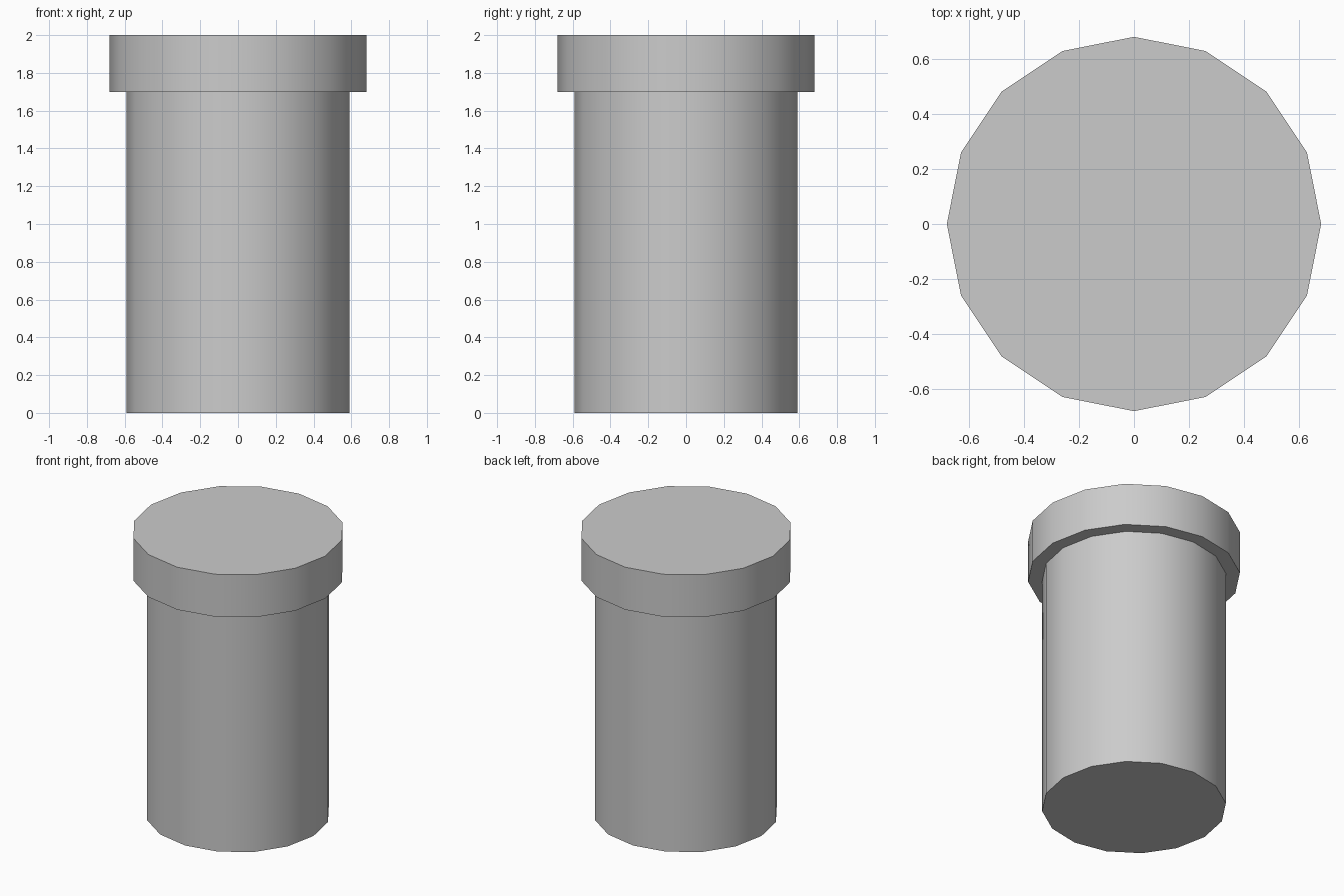
import bpy
import math

if "Cube" in bpy.data.objects:
    bpy.data.objects.remove(bpy.data.objects["Cube"])


def drum(name, radius, z0, z1, sides=16):
    """Smooth-sided 16-gon drum with crisp rims, a corner on each axis."""
    bpy.ops.mesh.primitive_cylinder_add(
        vertices=sides, radius=radius, depth=z1 - z0, location=(0, 0, (z0 + z1) / 2))
    obj = bpy.context.object
    obj.name = name
    bpy.ops.object.shade_smooth_by_angle(angle=math.radians(30))
    return obj


# Long straight pipe body
drum("pipe_body", 0.59, 0.0, 1.70)

# Wider collar closing the top
drum("top_collar", 0.68, 1.70, 2.0)
